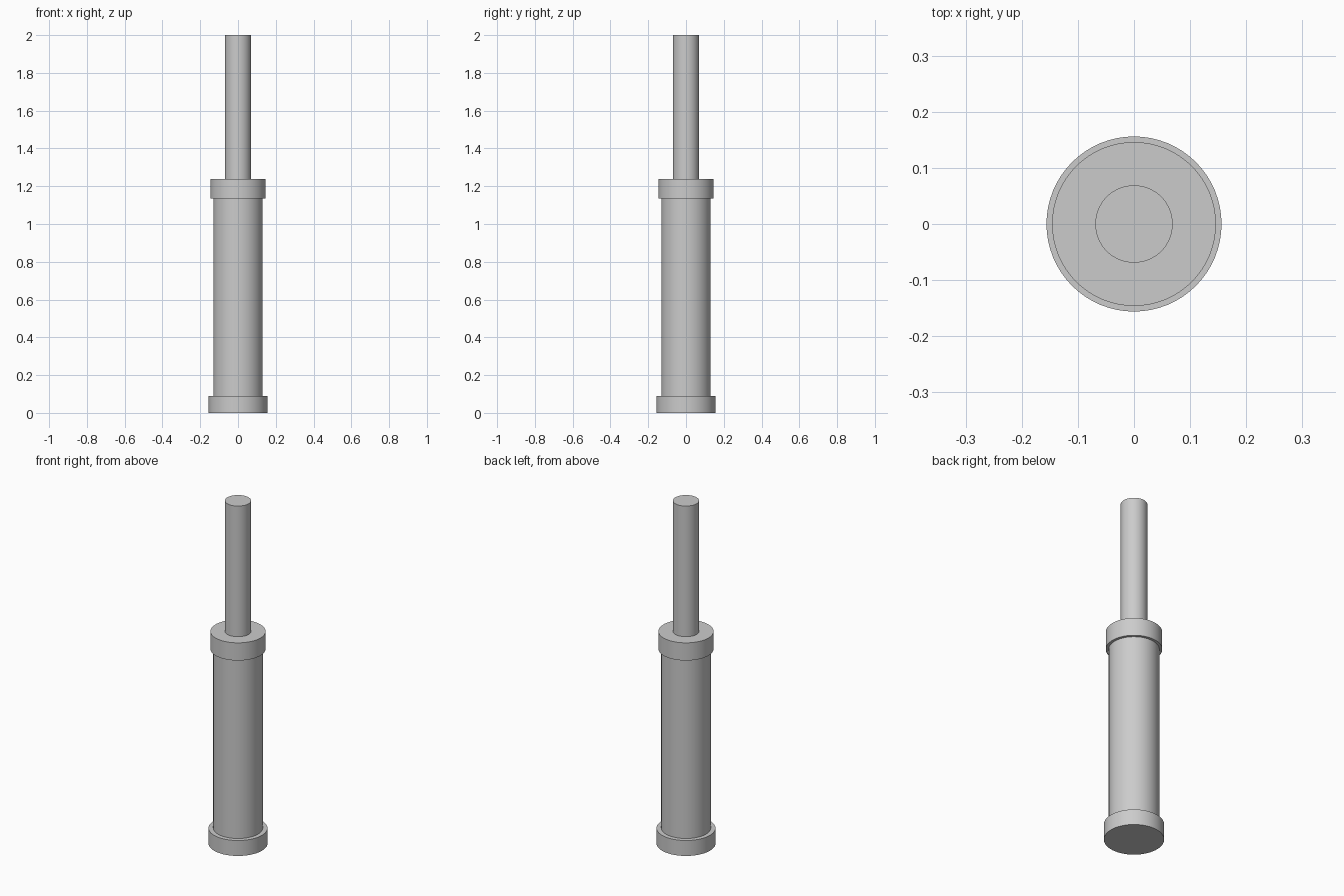
import bpy
import math

# Remove the default cube
cube = bpy.data.objects.get("Cube")
if cube:
    bpy.data.objects.remove(cube, do_unlink=True)

# Single grey metal
GREY = (0.6, 0.6, 0.6, 1.0)
metal = bpy.data.materials.new("grey_metal")
metal.use_nodes = True
metal.diffuse_color = GREY
metal.node_tree.nodes["Principled BSDF"].inputs["Base Color"].default_value = GREY


def cylinder(name, radius, bottom, top):
    """Upright capped cylinder with smooth sides and sharp rims."""
    bpy.ops.mesh.primitive_cylinder_add(
        vertices=64, radius=radius, depth=top - bottom,
        location=(0, 0, (bottom + top) / 2))
    part = bpy.context.object
    part.name = part.data.name = name
    part.data.materials.append(metal)
    bpy.ops.object.shade_smooth_by_angle(angle=math.radians(30))
    return part


# Wide foot, main barrel, gland collar and sliding rod
cylinder("base_cap", 0.156, 0.0, 0.09)
cylinder("barrel", 0.131, 0.08, 1.15)
cylinder("top_collar", 0.146, 1.135, 1.238)
cylinder("piston_rod", 0.069, 1.2, 2.0)
